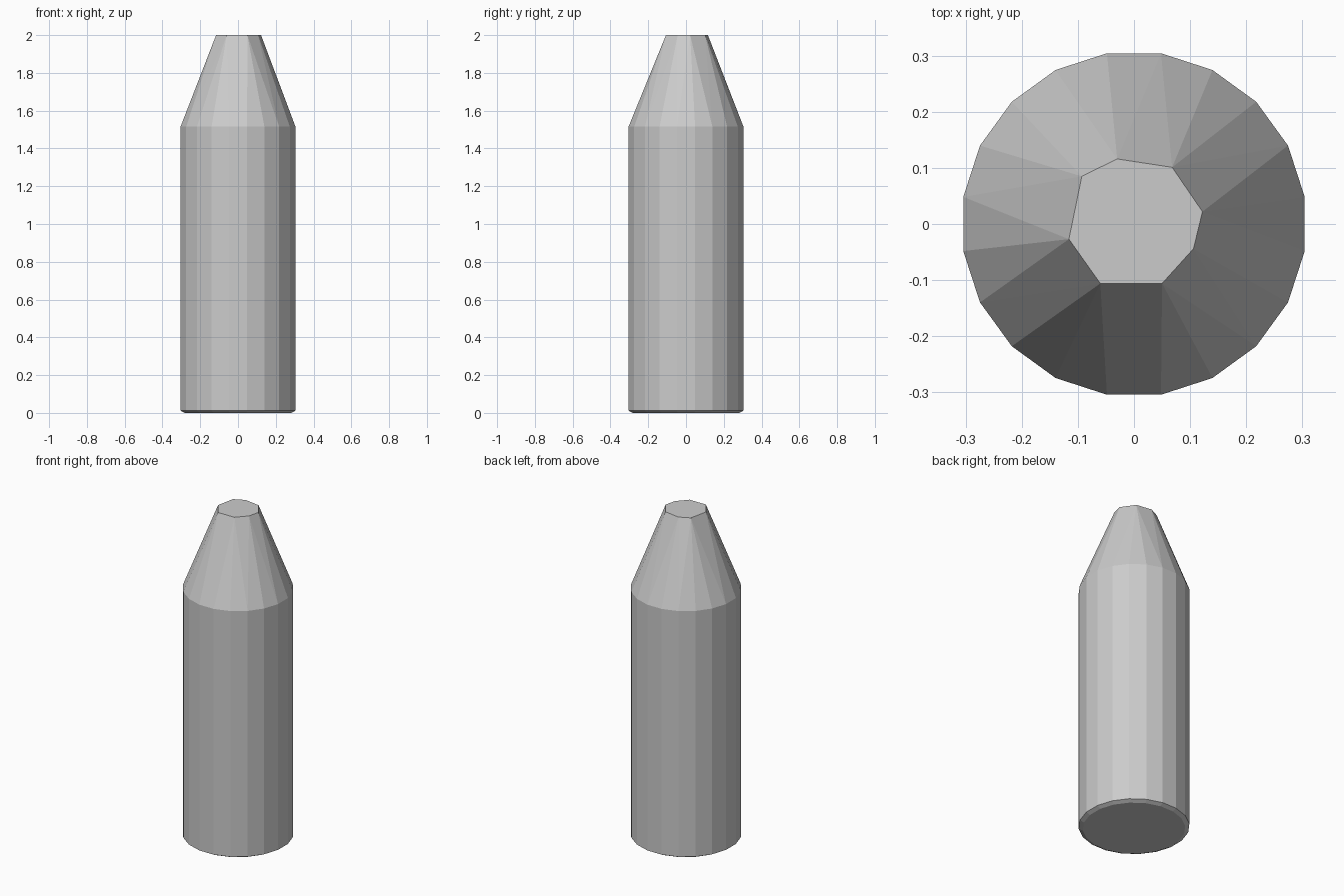
import bpy
import bmesh
from math import cos, sin, radians

cube = bpy.data.objects.get("Cube")
if cube:
    bpy.data.objects.remove(cube, do_unlink=True)

SIDES = 20


def ring(radius, z):
    """Regular ring of points with flats facing the axes."""
    step = 360 / SIDES
    angles = [radians(step * (i + 0.5)) for i in range(SIDES)]
    return [(radius * cos(a), radius * sin(a), z) for a in angles]


# Plain grey finish
grey = bpy.data.materials.new("plain grey")
grey.use_nodes = True
colour = (0.6, 0.6, 0.6, 1)
grey.diffuse_color = colour
grey.node_tree.nodes["Principled BSDF"].inputs["Base Color"].default_value = colour

# Irregular eight-sided flat tip
tip = [(-0.03, 0.116), (0.068, 0.101), (0.122, 0.022), (0.106, -0.044),
       (0.05, -0.106), (-0.06, -0.106), (-0.116, -0.027), (-0.093, 0.085)]

# Faceted body: narrow foot chamfer, straight wall, tapered nose
points = ring(0.285, 0) + ring(0.308, 0.012) + ring(0.308, 1.515)
points += [(x, y, 2) for x, y in tip]

bm = bmesh.new()
for p in points:
    bm.verts.new(p)
bmesh.ops.convex_hull(bm, input=bm.verts[:])
# Merge the triangles of each flat facet
bmesh.ops.dissolve_limit(bm, angle_limit=radians(0.5), verts=bm.verts[:], edges=bm.edges[:])
bmesh.ops.recalc_face_normals(bm, faces=bm.faces[:])

mesh = bpy.data.meshes.new("tapered_body")
bm.to_mesh(mesh)
bm.free()
mesh.materials.append(grey)
body = bpy.data.objects.new("tapered_body", mesh)
bpy.context.collection.objects.link(body)
